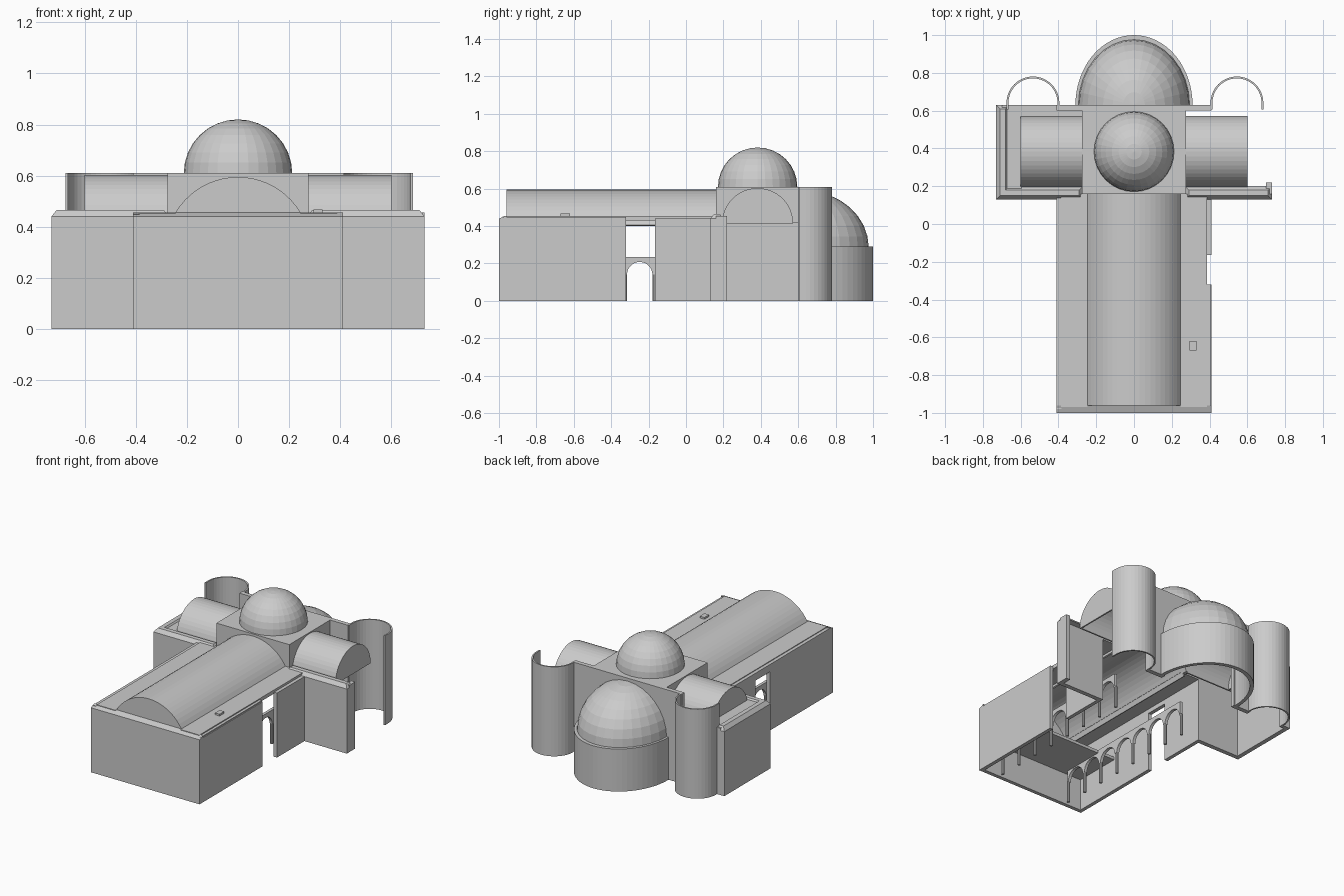
import bpy, bmesh
from math import sin, cos, pi, acos
from mathutils import Vector, Matrix

if "Cube" in bpy.data.objects:
    bpy.data.objects.remove(bpy.data.objects["Cube"])


def finish(name, bm):
    bmesh.ops.recalc_face_normals(bm, faces=bm.faces)
    me = bpy.data.meshes.new(name)
    bm.to_mesh(me)
    bm.free()
    ob = bpy.data.objects.new(name, me)
    bpy.context.collection.objects.link(ob)
    return ob


def box(name, x0, x1, y0, y1, z0, z1, inset=0):
    bm = bmesh.new()
    bmesh.ops.create_cube(bm, size=1)
    for v in bm.verts:
        s = inset if v.co.z > 0 else 0
        v.co = (x1 - s if v.co.x > 0 else x0 + s, y1 - s if v.co.y > 0 else y0 + s, z1 if v.co.z > 0 else z0)
    return finish(name, bm)


def shell(name, outer, inner, vec):
    """Open strip between two curves, extruded along vec."""
    bm = bmesh.new()
    vec = Vector(vec)
    rows = [[bm.verts.new(p) for p in (Vector(o), Vector(i), Vector(i) + vec, Vector(o) + vec)]
            for o, i in zip(outer, inner)]
    for a, b in zip(rows, rows[1:]):
        for k in range(4):
            j = (k + 1) % 4
            bm.faces.new((a[k], a[j], b[j], b[k]))
    bm.faces.new(rows[0])
    bm.faces.new(rows[-1][::-1])
    return finish(name, bm)


def prism(name, pts, vec):
    bm = bmesh.new()
    f = bm.faces.new([bm.verts.new(p) for p in pts])
    r = bmesh.ops.extrude_face_region(bm, geom=[f])
    for v in r['geom']:
        if isinstance(v, bmesh.types.BMVert):
            v.co += Vector(vec)
    return finish(name, bm)


def arc(r, a0, a1, n=24, ry=None):
    return [(r * cos(a0 + (a1 - a0) * i / n), (ry or r) * sin(a0 + (a1 - a0) * i / n)) for i in range(n + 1)]


def dome(name, loc, radii, cut_back=False):
    bm = bmesh.new()
    bmesh.ops.create_uvsphere(bm, u_segments=32, v_segments=16, radius=1)
    for normal in [(0, 0, 1)] + ([(0, 1, 0)] if cut_back else []):
        bmesh.ops.bisect_plane(bm, geom=bm.verts[:] + bm.edges[:] + bm.faces[:], dist=1e-5,
                               plane_co=(0, 0, 0), plane_no=normal, clear_inner=True)
    bm.transform(Matrix.Translation(loc) @ Matrix.Diagonal((*radii, 1)))
    return finish(name, bm)


def cut(ob, cutter):
    m = ob.modifiers.new("cut", 'BOOLEAN')
    m.operation = 'DIFFERENCE'
    m.solver = 'EXACT'
    m.object = cutter
    bpy.context.view_layer.objects.active = ob
    bpy.ops.object.modifier_apply(modifier=m.name)
    bpy.data.objects.remove(cutter)


H, T = 0.44, 0.025

# Nave walls, with a gap in each side
box("front_wall", -.41, .41, -1, -1 + T, 0, H)
for s, side in ((-1, "left"), (1, "right")):
    xs = sorted((s * .41, s * (.41 - T)))
    box(side + "_nave_wall_front", *xs, -1 + T, -.32, 0, H)
    box(side + "_nave_wall_rear", *xs, -.165, .13, 0, H)
    # Transept front wall and its roof strip
    box(side + "_transept_front_wall", *sorted((s * .385, s * .73)), .13, .16, 0, H)
    box(side + "_transept_front_coping", *sorted((s * .27, s * .73)), .13, .20, H, .465, .02)
    # Aisle roof slab
    box(side + "_aisle_roof", *sorted((s * .245, s * .387)), -.97, .16, H - .01, .455)
box("left_nave_lintel", -.41, -.385, -.32, -.165, .40, H)
box("left_roof_edge", -.41, -.385, -.98, .14, H, .45)
box("right_roof_edge", .385, .405, -.98, -.32, H, .448)
prism("front_roof_slope", [(-.41, -1, H), (-.41, -.96, H), (-.41, -.96, .455)], (.82, 0, 0))
box("roof_hatch", .295, .33, -.67, -.62, .45, .467)

# Outer transept walls: full on the left, a stub on the right
box("left_transept_side_wall", -.73, -.70, .16, .63, 0, H)
box("left_transept_side_coping", -.73, -.66, .16, .63, H, .465, .02)
box("left_transept_rear_wall", -.70, -.67, .605, .63, 0, H)
box("left_transept_rear_roof", -.70, -.27, .57, .63, H, .455)
box("left_transept_end_roof", -.70, -.595, .16, .60, H, .455)
box("right_transept_wall_stub", .70, .73, .16, .22, 0, .455)

# Nave barrel vault and front end
R, zc = .284, .311
a = acos(.268 / R)
out = [(x, -.96, z + zc) for x, z in arc(R, a, pi - a)]
inn = [(x, -.96, z + zc) for x, z in arc(R - .01, a, pi - a)]
shell("nave_vault", out, inn, (0, 1.13, 0))
prism("nave_vault_end", out, (0, .01, 0))

# Transept barrel vaults
tv = [(y + .383, z + .413) for y, z in arc(.19, 0, pi)]
ti = [(y + .383, z + .413) for y, z in arc(.18, 0, pi)]
for s, side in ((-1, "left"), (1, "right")):
    shell(side + "_transept_vault", [(s * .6, *p) for p in tv], [(s * .6, *p) for p in ti], (-s * .34, 0, 0))
    prism(side + "_transept_vault_end", [(s * .6, *p) for p in tv], (-s * .01, 0, 0))

# Crossing block, hollowed by both vaults and the dome opening
cross = box("crossing", -.275, .275, .16, .605, H - .02, .61)
low = .25
cut(cross, prism("cut_nave", [(.255, 0, low)] + [(x, 0, z) for x, _, z in inn] + [(-.255, 0, low)], (0, .595, 0)))
cut(cross, prism("cut_transept", [(-1, .56, low)] + [(-1, *p) for p in ti] + [(-1, .205, low)], (2, 0, 0)))
cut(cross, prism("cut_dome", [(x, y + .383, .5) for x, y in arc(.2, 0, 2 * pi, 32)[:-1]], (0, 0, .3)))
dome("main_dome", (0, .383, .61), (.212, .212, .21))

# Rear wall with arched opening into the apse
rear = box("rear_wall", -.41, .41, .60, .63, 0, .61)
cut(rear, prism("cut_apse", [(.28, .5, -.1)] + [(x, .5, z + .29) for x, z in arc(.28, 0, pi, 24, .285)]
                + [(-.28, .5, -.1)], (0, .3, 0)))

# Main apse wall and half dome
shell("apse_wall", [(x, y + .63, 0) for x, y in arc(.31, 0, pi, 32, .37)],
      [(x, y + .63, 0) for x, y in arc(.287, 0, pi, 32, .343)], (0, 0, .29))
dome("apse_half_dome", (0, .63, .285), (.295, .347, .305), True)

# Tall open side apses
for s, side in ((-1, "left"), (1, "right")):
    c = s * .54 + .005
    rings = []
    for r in (.14, .13):
        pts = [(x + c, y + .641, 0) for x, y in arc(r, 0, pi, 20)]
        rings.append([(c + r, .605, 0)] + pts + [(c - r, .605, 0)])
    shell(side + "_side_apse", *rings, (0, 0, .61))

# Arcades on slim columns along both aisles
P = .155
for s, side in ((-1, "left"), (1, "right")):
    x = s * .265 - .01
    for i in range(8):
        y = -.945 + P * i
        prism(side + "_column", [(x + .01 + u, y + v, 0) for u, v in arc(.01, 0, 2 * pi, 10)[:-1]], (0, 0, .145))
        if i == 7:
            continue
        yc = y + P / 2
        lo = [(x, yc + P / 2, .14)] + [(x, yc + u, .14 + v) for u, v in arc(.068, 0, pi, 14)] + [(x, yc - P / 2, .14)]
        shell(side + "_arch", [(q[0], q[1], .235) for q in lo], lo, (.02, 0, 0))

# Gallery floor inside the entrance
box("entrance_gallery", -.385, .385, -.975, -.65, .215, .235)
